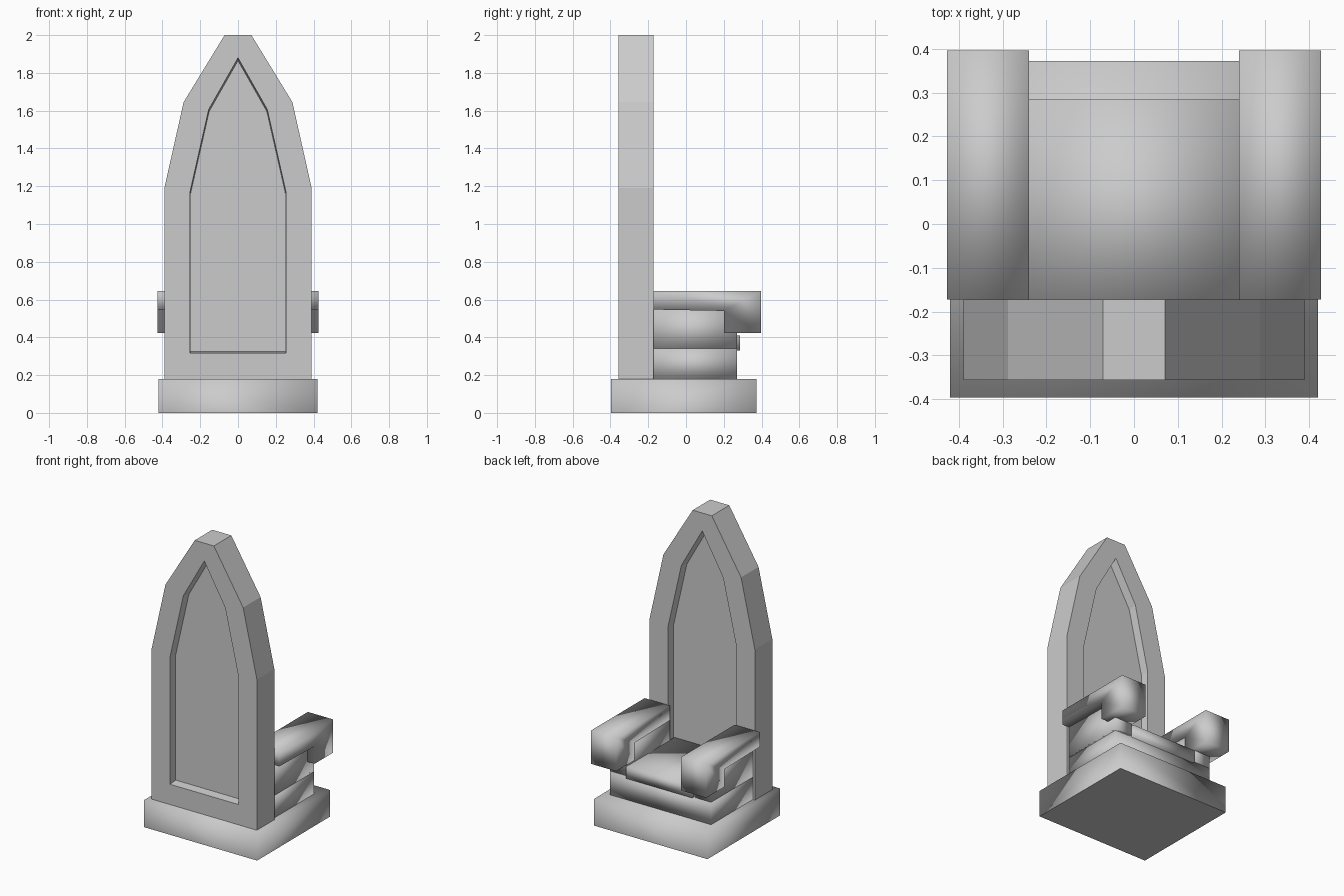
import bpy
import bmesh

cube = bpy.data.objects.get("Cube")
if cube:
    bpy.data.objects.remove(cube, do_unlink=True)

# Single stone colour
GREY = (0.6, 0.6, 0.6, 1.0)
stone = bpy.data.materials.new("grey stone")
stone.use_nodes = True
stone.diffuse_color = GREY
stone.node_tree.nodes["Principled BSDF"].inputs["Base Color"].default_value = GREY


def finish(name, bm, smooth):
    bmesh.ops.remove_doubles(bm, verts=bm.verts[:], dist=0.0005)
    bmesh.ops.recalc_face_normals(bm, faces=bm.faces[:])
    for f in bm.faces:
        f.smooth = smooth
    mesh = bpy.data.meshes.new(name)
    bm.to_mesh(mesh)
    bm.free()
    mesh.materials.append(stone)
    obj = bpy.data.objects.new(name, mesh)
    bpy.context.scene.collection.objects.link(obj)
    return obj


def side_prism(name, profile, x0, x1, smooth=True):
    """Extrude a (y, z) profile from x0 to x1."""
    bm = bmesh.new()
    a, b = [[bm.verts.new((x, y, z)) for y, z in profile] for x in (x0, x1)]
    bm.faces.new(a)
    bm.faces.new(b)
    bridge(bm, a, b)
    return finish(name, bm, smooth)


def box(name, x0, x1, y0, y1, z0, z1, smooth=True):
    return side_prism(name, [(y0, z0), (y1, z0), (y1, z1), (y0, z1)], x0, x1, smooth)


def bridge(bm, a, b):
    n = len(a)
    for i in range(n):
        j = (i + 1) % n
        bm.faces.new((a[i], a[j], b[j], b[i]))


def mirrored(half):
    """Close a right-hand (x, z) outline with its mirror image."""
    return half + [(-x, z) for x, z in reversed(half)]


# Plinth: soft-shaded sides, flat underside
plinth = box("plinth", -0.42, 0.42, -0.397, 0.372, 0.0, 0.18)
for p in plinth.data.polygons:
    p.use_smooth = p.normal.z > -0.9

# Tall pointed backrest with a recessed panel on both faces
outer = mirrored([(0.39, 0.18), (0.39, 1.19), (0.288, 1.645), (0.071, 2.0)])
rim = mirrored([(0.254, 0.316), (0.254, 1.17), (0.155, 1.607), (0.0, 1.88)])
floor = [(x * 0.985, 0.85 + (z - 0.85) * 0.985) for x, z in rim]
bm = bmesh.new()
outer_rings = []
for y, inward in ((-0.357, 1), (-0.172, -1)):
    rings = [[bm.verts.new((x, yy, z)) for x, z in pts]
             for pts, yy in ((outer, y), (rim, y), (floor, y + inward * 0.055))]
    bridge(bm, rings[0], rings[1])
    bridge(bm, rings[1], rings[2])
    bm.faces.new(rings[2])
    outer_rings.append(rings[0])
bridge(bm, *outer_rings)
finish("backrest", bm, False)

# Seat block and the slightly overhanging seat slab
box("seat_block", -0.375, 0.375, -0.175, 0.27, 0.175, 0.34)
box("seat_slab", -0.245, 0.245, -0.228, 0.285, 0.33, 0.41)

# Side panels and armrests with a drooping front block
ARM = [(-0.172, 0.547), (0.2, 0.54), (0.2, 0.422), (0.397, 0.422),
       (0.397, 0.645), (-0.172, 0.645)]
for side, s in (("left", 1), ("right", -1)):
    box(side + "_side_panel", s * 0.242, s * 0.375, -0.175, 0.27, 0.33, 0.55)
    side_prism(side + "_armrest", ARM, s * 0.24, s * 0.427)
